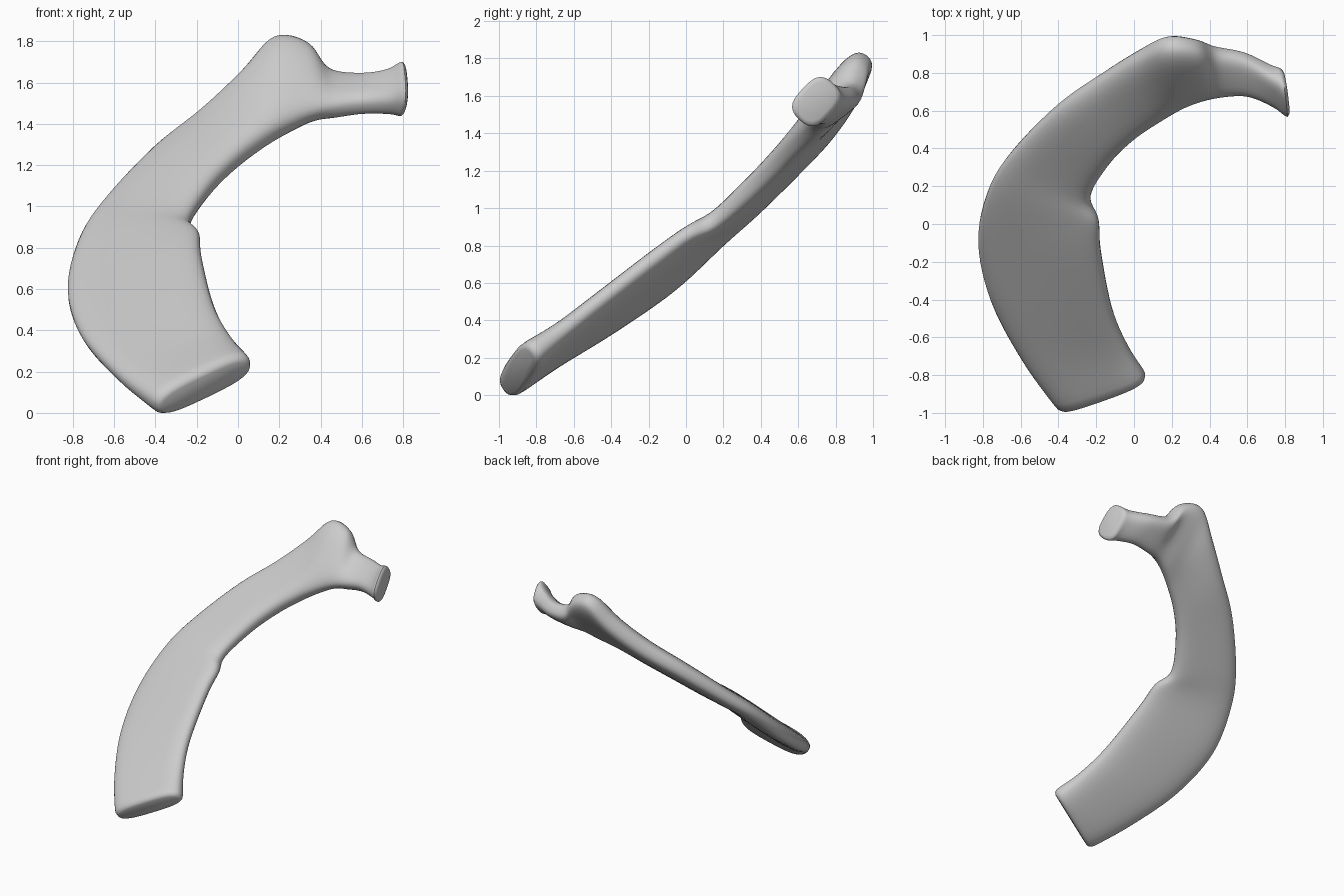
import bpy, bmesh, math
from mathutils import Vector

if "Cube" in bpy.data.objects:
    bpy.data.objects.remove(bpy.data.objects["Cube"])

# Stations along the bone: outer edge, inner edge, thickness
STATIONS = [
    ((-0.41, -0.985, 0.035), (0.06, -0.82, 0.26), .18),
    ((-0.59, -0.74, 0.18), (-0.035, -0.67, 0.37), .145),
    ((-0.76, -0.42, 0.37), (-0.12, -0.47, 0.53), .14),
    ((-0.83, -0.10, 0.59), (-0.18, -0.16, 0.77), .14),
    ((-0.775, 0.17, 0.84), (-0.19, 0.00, 0.88), .13),
    ((-0.65, 0.37, 1.03), (-0.235, 0.13, 0.94), .135),
    ((-0.41, 0.61, 1.28), (-0.13, 0.31, 1.10), .15),
    ((-0.18, 0.77, 1.46), (0.00, 0.44, 1.23), .16),
    ((0.02, 0.89, 1.65), (0.14, 0.54, 1.33), .17),
    ((0.17, 0.95, 1.82), (0.26, 0.62, 1.39), .18),
    ((0.33, 0.935, 1.79), (0.36, 0.66, 1.435), .165),
    ((0.425, 0.91, 1.655), (0.47, 0.67, 1.465), .145),
    ((0.58, 0.88, 1.63), (0.60, 0.67, 1.485), .13),
    ((0.71, 0.81, 1.645), (0.73, 0.625, 1.485), .15),
    ((0.78, 0.77, 1.68), (0.80, 0.585, 1.48), .21),
]
SUB, RING = 6, 32
HEAD_FACING = Vector((1, 0.2, 0)).normalized()
rows = [Vector((*o, *i, t)) for o, i, t in STATIONS]


def spline(k, u):
    """Catmull-Rom between stations k and k+1."""
    p1, p2 = rows[k], rows[k + 1]
    p0 = rows[k - 1] if k else 2 * p1 - p2
    p3 = rows[k + 2] if k + 2 < len(rows) else 2 * p2 - p1
    return 0.5 * (2 * p1 + (p2 - p0) * u + (2 * p0 - 5 * p1 + 4 * p2 - p3) * u * u
                  + (3 * p1 - p0 - 3 * p2 + p3) * u ** 3)


samples = [spline(k, j / SUB) for k in range(len(rows) - 1) for j in range(SUB)]
samples.append(rows[-1])
frames = []
for s in samples:
    o, i = Vector(s[:3]), Vector(s[3:6])
    frames.append([(o + i) / 2, (o - i) / 2, s[6] / 2])
mids = [f[0] for f in frames]


def power(v, e):
    return math.copysign(abs(v) ** e, v)


def section(bm, c, w, h, tangent, shrink=0.0, push=0.0):
    """Rounded flat cross-section; shrink insets it, push slides it along."""
    n = w.cross(tangent).normalized()
    length = w.length
    wn = w / length
    ring = []
    for k in range(RING):
        a = 2 * math.pi * k / RING
        ring.append(bm.verts.new(c + tangent * push
                                 + wn * (length - shrink) * power(math.cos(a), 0.6)
                                 + n * (h - shrink) * power(math.sin(a), 0.75)))
    return ring


# Rib: flat curved blade, tubercle, neck and head in one loft
bm = bmesh.new()
rings = []
last = len(frames) - 1
for j, (c, w, h) in enumerate(frames):
    # wide averaging window keeps the twist between blade and neck gentle
    t = (mids[min(j + 6, last)] - mids[max(j - 6, 0)]).normalized()
    turn = max(0.0, 1 - (last - j) / (4 * SUB))
    t = t.lerp(HEAD_FACING, turn).normalized()
    if j == 0:
        rings.append(section(bm, c, w, h, t, .04, -.025))
        rings.append(section(bm, c, w, h, t, .013, -.017))
    rings.append(section(bm, c, w, h, t))
    if j == last:
        rings.append(section(bm, c, w, h, t, .012, .012))
        rings.append(section(bm, c, w, h, t, .035, .018))
for a, b in zip(rings, rings[1:]):
    for k in range(RING):
        m = (k + 1) % RING
        bm.faces.new((a[k], a[m], b[m], b[k]))
bm.faces.new(rings[0])
bm.faces.new(rings[-1])
bmesh.ops.recalc_face_normals(bm, faces=bm.faces)
for _ in range(3):
    bmesh.ops.smooth_vert(bm, verts=bm.verts, factor=0.35,
                          use_axis_x=True, use_axis_y=True, use_axis_z=True)

# Centre, and rest on the ground
for axis in range(3):
    lo = min(v.co[axis] for v in bm.verts)
    hi = max(v.co[axis] for v in bm.verts)
    off = lo if axis == 2 else (lo + hi) / 2
    for v in bm.verts:
        v.co[axis] -= off

mesh = bpy.data.meshes.new("rib_bone")
bm.to_mesh(mesh)
bm.free()
rib = bpy.data.objects.new("rib_bone", mesh)
bpy.context.collection.objects.link(rib)
bpy.context.view_layer.objects.active = rib
rib.select_set(True)
bpy.ops.object.shade_smooth_by_angle(angle=math.radians(60))
